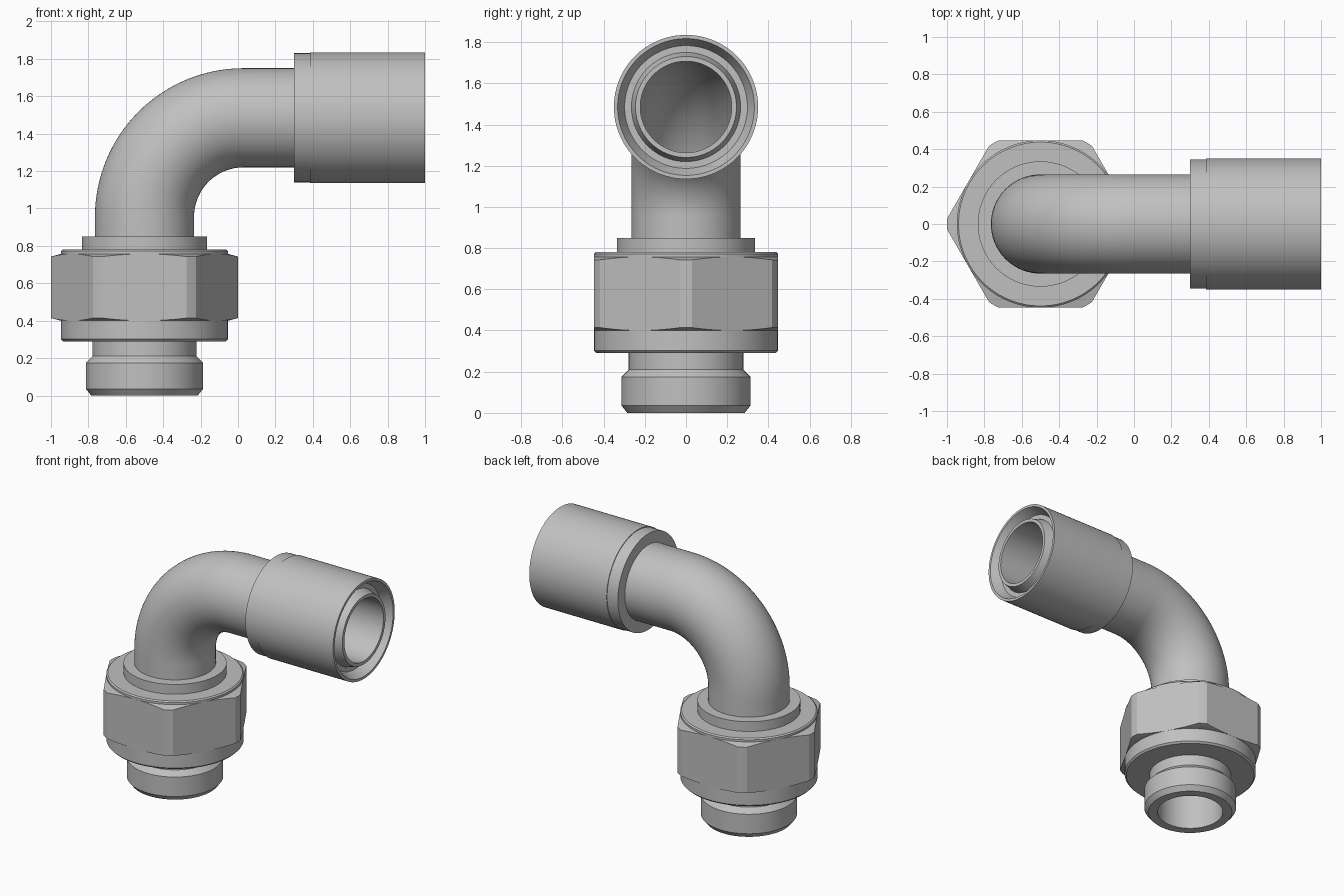
import bpy, bmesh, math

if "Cube" in bpy.data.objects:
    bpy.data.objects.remove(bpy.data.objects["Cube"])

SEG = 96
AX = -0.5      # x of the vertical axis
AZ = 1.485     # z of the horizontal axis
BORE = 0.222

steel = bpy.data.materials.new("light_grey_steel")
steel.diffuse_color = (0.53, 0.53, 0.53, 1)
steel.use_nodes = True
steel.node_tree.nodes["Principled BSDF"].inputs["Base Color"].default_value = steel.diffuse_color


def skin(name, rings, loop):
    """Join equal-length closed rings; loop also joins the last to the first."""
    bm = bmesh.new()
    rows = [[bm.verts.new(p) for p in ring] for ring in rings]
    pairs = list(zip(rows, rows[1:]))
    if loop:
        pairs.append((rows[-1], rows[0]))
    for a, b in pairs:
        for i in range(len(a)):
            j = (i + 1) % len(a)
            bm.faces.new((a[i], a[j], b[j], b[i]))
    bmesh.ops.remove_doubles(bm, verts=bm.verts, dist=1e-5)
    bmesh.ops.recalc_face_normals(bm, faces=bm.faces)
    mesh = bpy.data.meshes.new(name)
    bm.to_mesh(mesh)
    bm.free()
    mesh.materials.append(steel)
    ob = bpy.data.objects.new(name, mesh)
    bpy.context.collection.objects.link(ob)
    bpy.ops.object.select_all(action='DESELECT')
    ob.select_set(True)
    bpy.context.view_layer.objects.active = ob
    bpy.ops.object.shade_smooth_by_angle(angle=math.radians(20))
    return ob


def lathe(name, profile, horizontal=False):
    """Spin a closed (radius, position) profile about one of the two axes."""
    rings = []
    for r, t in profile:
        ring = []
        for i in range(SEG):
            a = 2 * math.pi * i / SEG
            c, s = r * math.cos(a), r * math.sin(a)
            ring.append((t, c, AZ + s) if horizontal else (AX + c, s, t))
        rings.append(ring)
    return skin(name, rings, True)


# Threaded end with relief groove, open through the middle
lathe("threaded_end", [
    (BORE, 0), (0.285, 0), (0.313, 0.035), (0.313, 0.175),
    (0.278, 0.21), (0.278, 0.32), (BORE, 0.32)])

# Round collar under the nut
lathe("nut_collar", [
    (BORE, 0.29), (0.435, 0.29), (0.447, 0.302), (0.447, 0.40), (BORE, 0.40)])

# Hexagonal nut: flats with trimmed corners and conical chamfers
FLAT, CORNER = 0.447, 0.5
limit = math.degrees(math.acos(FLAT / CORNER))
steps = [-limit + 2 * limit * i / 16 for i in range(17)] + [28.3, 30, 31.7]
angles = [(30 + 60 * k + s, s) for k in range(6) for s in steps]


def hex_ring(radius, height):
    ring = []
    for deg, s in angles:
        hex_r = min(CORNER, FLAT / math.cos(math.radians(s)))
        r = hex_r if radius is None else radius
        t = (hex_r - FLAT) / (CORNER - FLAT)
        a = math.radians(deg)
        ring.append((AX + r * math.cos(a), r * math.sin(a), height(t)))
    return ring


skin("hex_nut", [
    hex_ring(BORE, lambda t: 0.40),
    hex_ring(FLAT, lambda t: 0.40),
    hex_ring(None, lambda t: 0.40 + 0.014 * t),
    hex_ring(None, lambda t: 0.757 - 0.014 * t),
    hex_ring(FLAT, lambda t: 0.757),
    hex_ring(FLAT, lambda t: 0.772),
    hex_ring(0.438, lambda t: 0.78),
    hex_ring(BORE, lambda t: 0.78)], True)

# Shoulder ring on top of the nut
lathe("shoulder_ring", [
    (BORE, 0.78), (0.335, 0.78), (0.335, 0.85), (BORE, 0.85)])

# Elbow pipe: straight, quarter bend, straight, with a hollow bore
R, CX, CZ = 0.53, 0.03, 0.955
stations = [(AX, 0.85, math.pi)]
for k in range(33):
    a = math.pi - math.pi / 2 * k / 32
    stations.append((CX + R * math.cos(a), CZ + R * math.sin(a), a))
stations.append((0.9, AZ, math.pi / 2))


def pipe_ring(x, z, a, r):
    ring = []
    for i in range(SEG):
        b = 2 * math.pi * i / SEG
        u = r * math.cos(b)
        ring.append((x + u * math.cos(a), r * math.sin(b), z + u * math.sin(a)))
    return ring


skin("elbow_pipe",
     [pipe_ring(*s, 0.265) for s in stations]
     + [pipe_ring(*s, BORE) for s in reversed(stations)], True)

# End sleeve with a conical groove around the inner lip
lathe("end_sleeve", [
    (BORE, 0.9), (BORE, 1.0), (0.245, 1.0), (0.265, 0.93), (0.298, 0.93),
    (0.332, 1.0), (0.35, 1.0), (0.35, 0.385), (0.345, 0.385),
    (0.345, 0.30), (0.262, 0.30), (0.262, 0.9)], True)
